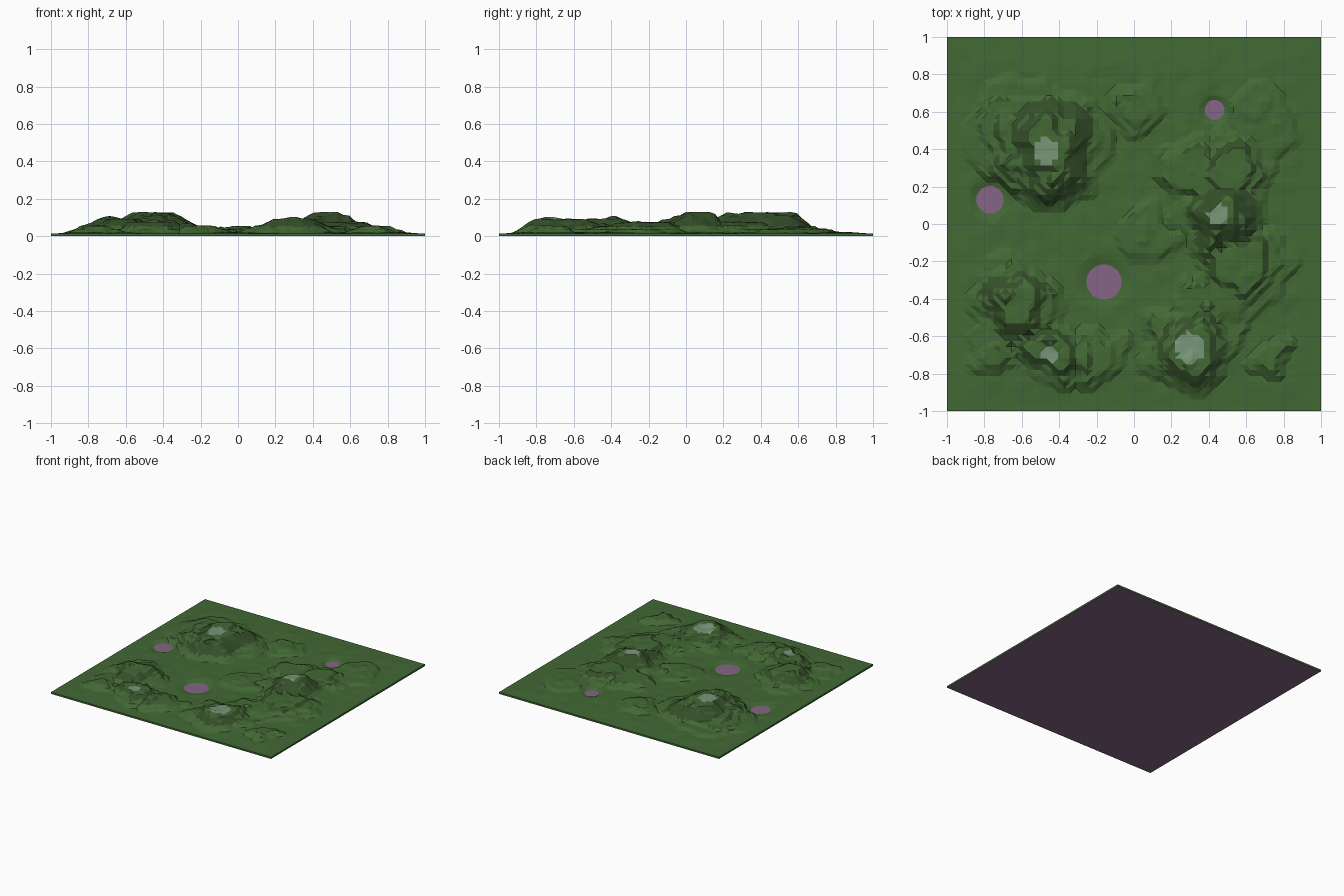
import bpy, bmesh, math
from mathutils import Vector, noise

if "Cube" in bpy.data.objects:
    bpy.data.objects.remove(bpy.data.objects["Cube"])

N = 64            # terrain cells per side
BASE = 0.02       # plain level
STEP = 0.018      # terrace height

# hills: x, y, radius, height above the plain
HILLS = [(-0.45, 0.39, 0.36, 0.112), (-0.62, 0.50, 0.36, 0.045),
         (0.47, 0.06, 0.30, 0.112), (0.60, -0.25, 0.30, 0.055),
         (0.53, 0.28, 0.26, 0.055), (0.31, -0.66, 0.30, 0.075),
         (-0.20, -0.68, 0.22, 0.042), (-0.45, -0.70, 0.22, 0.060),
         (-0.64, -0.40, 0.28, 0.075), (0.00, 0.62, 0.20, 0.030),
         (0.73, -0.72, 0.14, 0.036), (0.68, 0.55, 0.28, 0.026),
         (0.28, 0.30, 0.22, 0.040), (-0.78, -0.70, 0.18, 0.036),
         (0.08, -0.08, 0.22, 0.026), (0.40, -0.42, 0.24, 0.040)]
# ponds: x, y, radius
PONDS = [(-0.77, 0.13, 0.075), (-0.16, -0.31, 0.095), (0.43, 0.61, 0.055)]


def smooth(t):
    t = max(0.0, min(1.0, t))
    return t * t * (3 - 2 * t)


def height(x, y):
    # hills with ragged outlines, cut into terraces
    wx = x + 0.09 * noise.noise(Vector((x * 6, y * 6, 1.3)))
    wy = y + 0.09 * noise.noise(Vector((x * 6, y * 6, 7.7)))
    h = 0.0
    for hx, hy, r, top in HILLS:
        d = math.hypot(wx - hx, wy - hy) / r
        h = max(h, top * smooth(1.3 * (1 - d)))
    h *= 1 + 0.25 * noise.noise(Vector((x * 9, y * 9, 3.1)))
    k = h / STEP
    h = STEP * (math.floor(k) + smooth((k % 1 - 0.3) * 2.5))
    z = BASE + min(h, 0.107)
    z += 0.005 * noise.noise(Vector((x * 14, y * 14, 5.5)))
    # low flat rim
    edge = smooth((1 - max(abs(x), abs(y))) / 0.16)
    z = 0.014 + (z - 0.014) * edge
    # pond hollows dip under the water level
    for px, py, r in PONDS:
        d = math.hypot(x - px, y - py) / r
        if d < 1.6:
            z = min(z, max(0.002, 0.008 + 0.022 * (d - 1.0)))
    return z


def material(name, rgb):
    m = bpy.data.materials.new(name)
    m.diffuse_color = (*rgb, 1)
    m.use_nodes = True
    m.node_tree.nodes["Principled BSDF"].inputs["Base Color"].default_value = m.diffuse_color
    return m


def add_object(name, bm, mats):
    me = bpy.data.meshes.new(name)
    bm.to_mesh(me)
    bm.free()
    for m in mats:
        me.materials.append(m)
    ob = bpy.data.objects.new(name, me)
    bpy.context.collection.objects.link(ob)
    return ob


grass = material("grass", (0.055, 0.14, 0.035))
forest = material("dark_slope", (0.035, 0.078, 0.022))
rock = material("pale_rock", (0.19, 0.30, 0.19))
water = material("purple_water", (0.24, 0.13, 0.24))

# terrain sheet
bm = bmesh.new()
bmesh.ops.create_grid(bm, x_segments=N, y_segments=N, size=1)
for v in bm.verts:
    v.co.z = height(v.co.x, v.co.y)
bmesh.ops.triangulate(bm, faces=bm.faces[:])
bm.normal_update()

# dark steep slopes and pale summits
SUMMITS = [(-0.47, 0.39, 0.07), (0.45, 0.05, 0.06),
           (0.30, -0.66, 0.08), (-0.45, -0.70, 0.04)]
for f in bm.faces:
    c = f.calc_center_median()
    if any(math.hypot(c.x - sx, c.y - sy) < r for sx, sy, r in SUMMITS) and f.normal.z > 0.9:
        f.material_index = 2
    elif c.z > 0.05 and f.normal.z < 0.93:
        f.material_index = 1

# side skirt down to the ground
rim = [e for e in bm.edges if e.is_boundary]
ext = bmesh.ops.extrude_edge_only(bm, edges=rim)
for v in ext["geom"]:
    if isinstance(v, bmesh.types.BMVert):
        v.co.z = 0
bmesh.ops.recalc_face_normals(bm, faces=bm.faces[:])
add_object("terrain", bm, [grass, forest, rock])

# water slab under the terrain, seen in the ponds and from below
bm = bmesh.new()
bmesh.ops.create_cube(bm, size=1)
for v in bm.verts:
    v.co = (v.co.x * 1.998, v.co.y * 1.998, (v.co.z + 0.5) * 0.008)
add_object("water", bm, [water])
